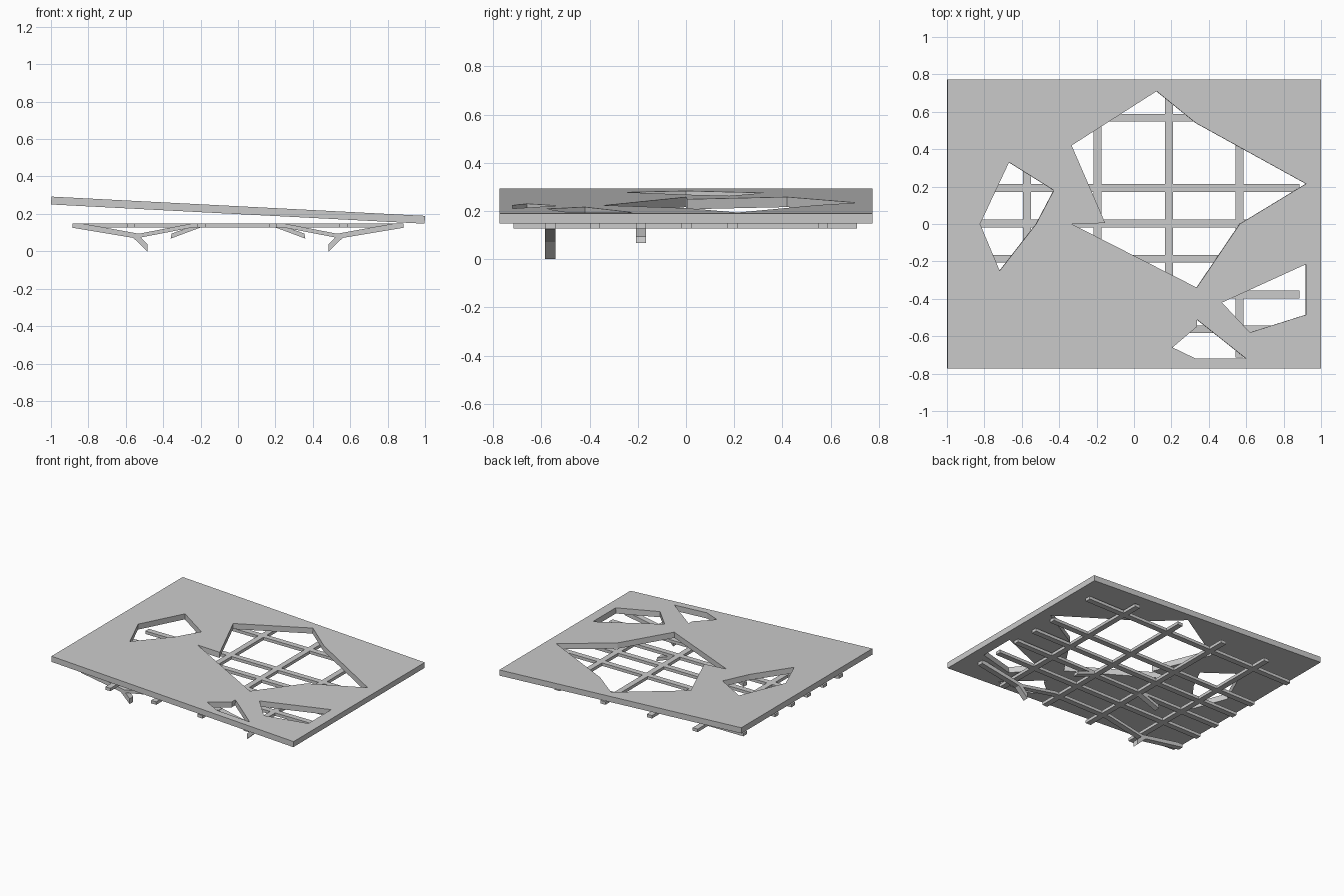
import bpy
import math
from mathutils import Vector

old = bpy.data.objects.get("Cube")
if old:
    bpy.data.objects.remove(old, do_unlink=True)

grey = bpy.data.materials.new("light_grey")
grey.use_nodes = True
grey.diffuse_color = (0.6, 0.6, 0.6, 1)
grey.node_tree.nodes["Principled BSDF"].inputs["Base Color"].default_value = (0.6, 0.6, 0.6, 1)


def link(name, mesh):
    ob = bpy.data.objects.new(name, mesh)
    bpy.context.scene.collection.objects.link(ob)
    mesh.materials.clear()
    mesh.materials.append(grey)
    return ob


def box(name, lo, hi):
    """Axis-aligned beam between two corners."""
    v = [(x, y, z) for x in (lo[0], hi[0]) for y in (lo[1], hi[1]) for z in (lo[2], hi[2])]
    f = [(0, 1, 3, 2), (4, 6, 7, 5), (0, 4, 5, 1), (2, 3, 7, 6), (0, 2, 6, 4), (1, 5, 7, 3)]
    mesh = bpy.data.meshes.new(name)
    mesh.from_pydata(v, [], f)
    return link(name, mesh)


def plate(name, profile, y, width, side):
    """Side profile in x and z, pushed through the beam width; side mirrors it in x."""
    n = len(profile)
    v = [(side * x, y + s * width / 2, z) for s in (-1, 1) for x, z in profile]
    f = [tuple(range(n)), tuple(reversed(range(n, 2 * n)))]
    f += [(i, i + n, (i + 1) % n + n, (i + 1) % n) for i in range(n)]
    if side > 0:
        f = [tuple(reversed(face)) for face in f]
    mesh = bpy.data.meshes.new(name)
    mesh.from_pydata(v, [], f)
    mesh.validate()
    return link(name, mesh)


# Tilted slab with angular openings
outline = [(-1, -0.773), (1, -0.773), (1, 0.773), (-1, 0.773)]
openings = [
    [(0.12, 0.71), (0.33, 0.54), (0.92, 0.215), (0.565, 0), (0.335, -0.34),
     (-0.335, 0), (-0.155, 0.005), (-0.335, 0.42)],
    [(-0.67, 0.33), (-0.43, 0.18), (-0.525, 0), (-0.72, -0.25), (-0.825, 0)],
    [(0.92, -0.215), (0.92, -0.485), (0.62, -0.58), (0.47, -0.42)],
    [(0.335, -0.51), (0.6, -0.72), (0.33, -0.72), (0.205, -0.66), (0.335, -0.55)],
]
curve = bpy.data.curves.new("slab_outline", "CURVE")
curve.dimensions = "2D"
curve.fill_mode = "BOTH"
curve.extrude = 0.021
for loop in [outline] + openings:
    spline = curve.splines.new("POLY")
    spline.points.add(len(loop) - 1)
    for point, (x, y) in zip(spline.points, loop):
        point.co = (x, y, 0, 1)
    spline.use_cyclic_u = True
temp = bpy.data.objects.new("slab_outline", curve)
bpy.context.scene.collection.objects.link(temp)
bpy.context.view_layer.update()
evaluated = temp.evaluated_get(bpy.context.evaluated_depsgraph_get())
slab_mesh = bpy.data.meshes.new_from_object(evaluated)
bpy.data.objects.remove(temp, do_unlink=True)
for poly in slab_mesh.polygons:
    poly.use_smooth = False
slab = link("tilted_slab", slab_mesh)
slab.location = (0, 0, 0.22)
slab.rotation_euler = (0, math.atan(0.0515), 0)

# Flat lattice of crossing beams
low, high, half = 0.128, 0.15, 0.021
front_y, strut_y = -0.563, -0.186
for i, y in enumerate((0.568, 0.192, 0.002, strut_y, -0.377, front_y)):
    reach = 0.25 if y == front_y else 0.885
    box(f"cross_beam_{i + 1}", (-reach, y - half, low), (reach, y + half, high))
for i, x in enumerate((-0.573, -0.195, 0.188, 0.565)):
    box(f"long_beam_{i + 1}", (x - half, -0.715, low), (x + half, 0.71, high))

# Bent front beam, feet and short struts on both sides
for side, word in ((1, "left"), (-1, "right")):
    plate(f"{word}_outer_arm", [(0.885, 0.15), (0.885, 0.126), (0.56, 0.072), (0.53, 0.094), (0.84, 0.15)],
          front_y, 2 * half, side)
    plate(f"{word}_inner_arm", [(0.53, 0.094), (0.56, 0.072), (0.52, 0.074), (0.24, 0.128), (0.24, 0.15)],
          front_y, 2 * half, side)
    plate(f"{word}_foot", [(0.56, 0.072), (0.485, 0), (0.485, 0.04), (0.52, 0.074)],
          front_y, 2 * half, side)
    plate(f"{word}_strut", [(0.18, 0.135), (0.36, 0.068), (0.355, 0.095), (0.24, 0.135)],
          strut_y, 2 * half, side)
